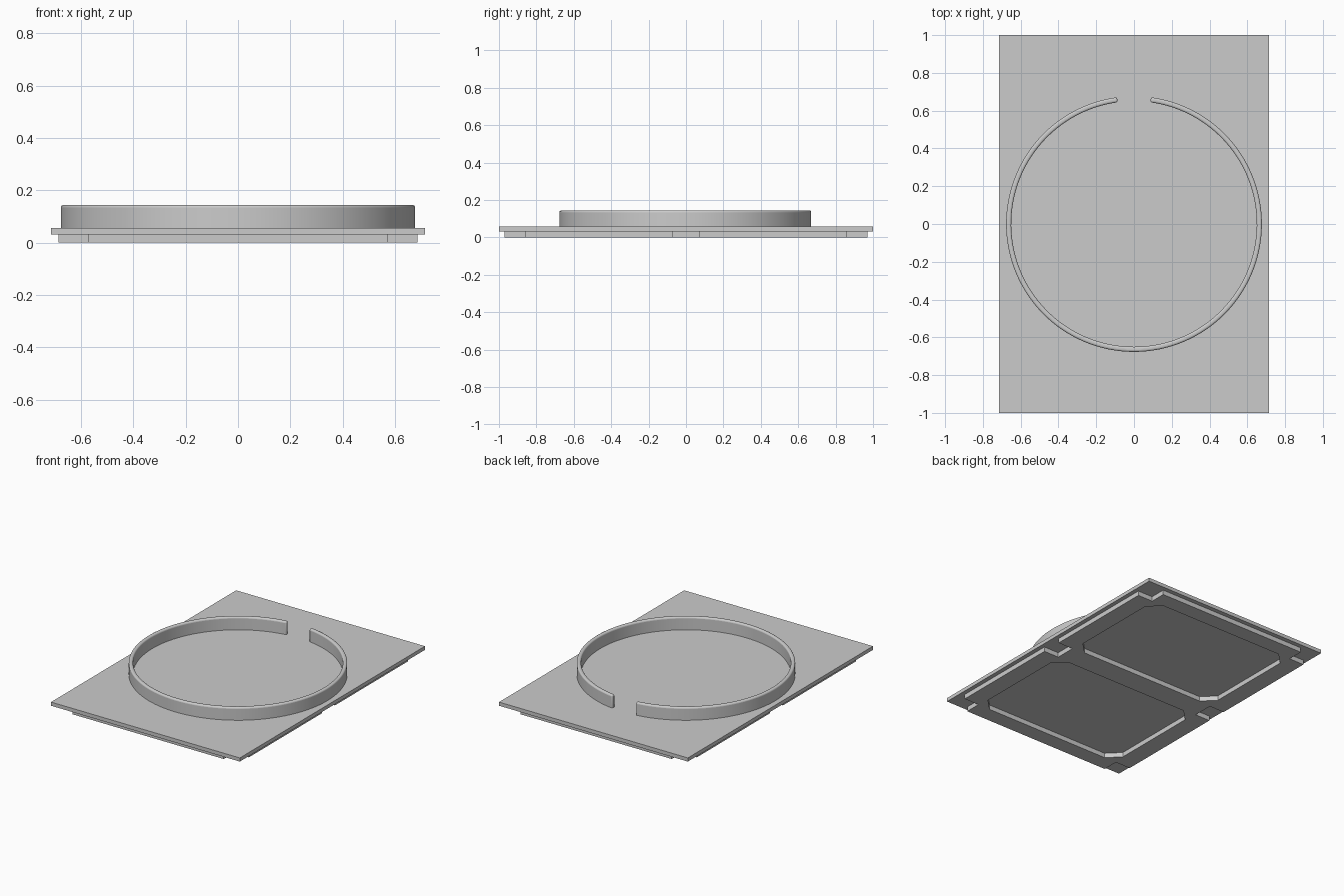
import bpy, bmesh, math

if "Cube" in bpy.data.objects:
    bpy.data.objects.remove(bpy.data.objects["Cube"])

grey = bpy.data.materials.new("light_grey")
grey.diffuse_color = (0.6, 0.6, 0.6, 1)
grey.use_nodes = True
grey.node_tree.nodes["Principled BSDF"].inputs["Base Color"].default_value = grey.diffuse_color


def add_object(name, bm):
    bmesh.ops.recalc_face_normals(bm, faces=bm.faces)
    mesh = bpy.data.meshes.new(name)
    bm.to_mesh(mesh)
    bm.free()
    mesh.materials.append(grey)
    obj = bpy.data.objects.new(name, mesh)
    bpy.context.collection.objects.link(obj)
    return obj


def prism(name, loops, z0, z1):
    """Extrude an outline, with optional hole outlines, from z0 to z1."""
    bm = bmesh.new()
    edges = []
    for loop in loops:
        vs = [bm.verts.new((x, y, z0)) for x, y in loop]
        edges += [bm.edges.new((vs[i - 1], vs[i])) for i in range(len(vs))]
    bmesh.ops.triangle_fill(bm, edges=edges, use_beauty=True)
    bmesh.ops.dissolve_limit(bm, angle_limit=0.01, verts=bm.verts, edges=bm.edges)
    out = bmesh.ops.extrude_face_region(bm, geom=bm.faces[:], use_keep_orig=True)
    for v in out["geom"]:
        if isinstance(v, bmesh.types.BMVert):
            v.co.z = z1
    return add_object(name, bm)


# Flat base plate
W, L = 0.714, 1.0
prism("base_plate", [[(-W, -L), (W, -L), (W, L), (-W, L)]], 0.032, 0.057)

# Underside frame: notched at the corners and side middles, two chamfered pockets
X, XN, Y, YN, M = 0.685, 0.571, 0.97, 0.86, 0.07
right = [(XN, -Y), (XN, -YN), (X, -YN), (X, -M), (XN, -M),
         (XN, M), (X, M), (X, YN), (XN, YN), (XN, Y)]
outline = right + [(-x, y) for x, y in reversed(right)]


def pocket(side):
    px, y0, y1, c = 0.56, 0.08, 0.86, 0.082
    half = [(px - c, y0), (px, y0 + c), (px, y1 - c), (px - c, y1)]
    return [(x, side * y) for x, y in half + [(-x, y) for x, y in reversed(half)]]


prism("underside_frame", [outline, pocket(1), pocket(-1)], 0.0, 0.032)

# Open ring wall with a gap at the back and rounded top and ends
R_OUT, R_IN, Z0, Z1, N = 0.677, 0.650, 0.04, 0.144, 120
gap = math.asin(0.088 / 0.663)
bm = bmesh.new()
sections = []
for i in range(N + 1):
    a = math.pi / 2 + gap + (2 * math.pi - 2 * gap) * i / N
    sections.append([bm.verts.new((r * math.cos(a), r * math.sin(a), z))
                     for r, z in ((R_OUT, Z0), (R_OUT, Z1), (R_IN, Z1), (R_IN, Z0))])
for a, b in zip(sections, sections[1:]):
    for k in range(4):
        bm.faces.new((a[k - 1], a[k], b[k], b[k - 1]))
bm.faces.new(sections[0])
bm.faces.new(sections[-1])
ring = add_object("open_ring", bm)
bevel = ring.modifiers.new("rounding", 'BEVEL')
bevel.width = 0.01
bevel.segments = 4
bevel.limit_method = 'ANGLE'
bevel.angle_limit = math.radians(40)
bpy.context.view_layer.objects.active = ring
ring.select_set(True)
bpy.ops.object.shade_smooth_by_angle(angle=math.radians(35))
